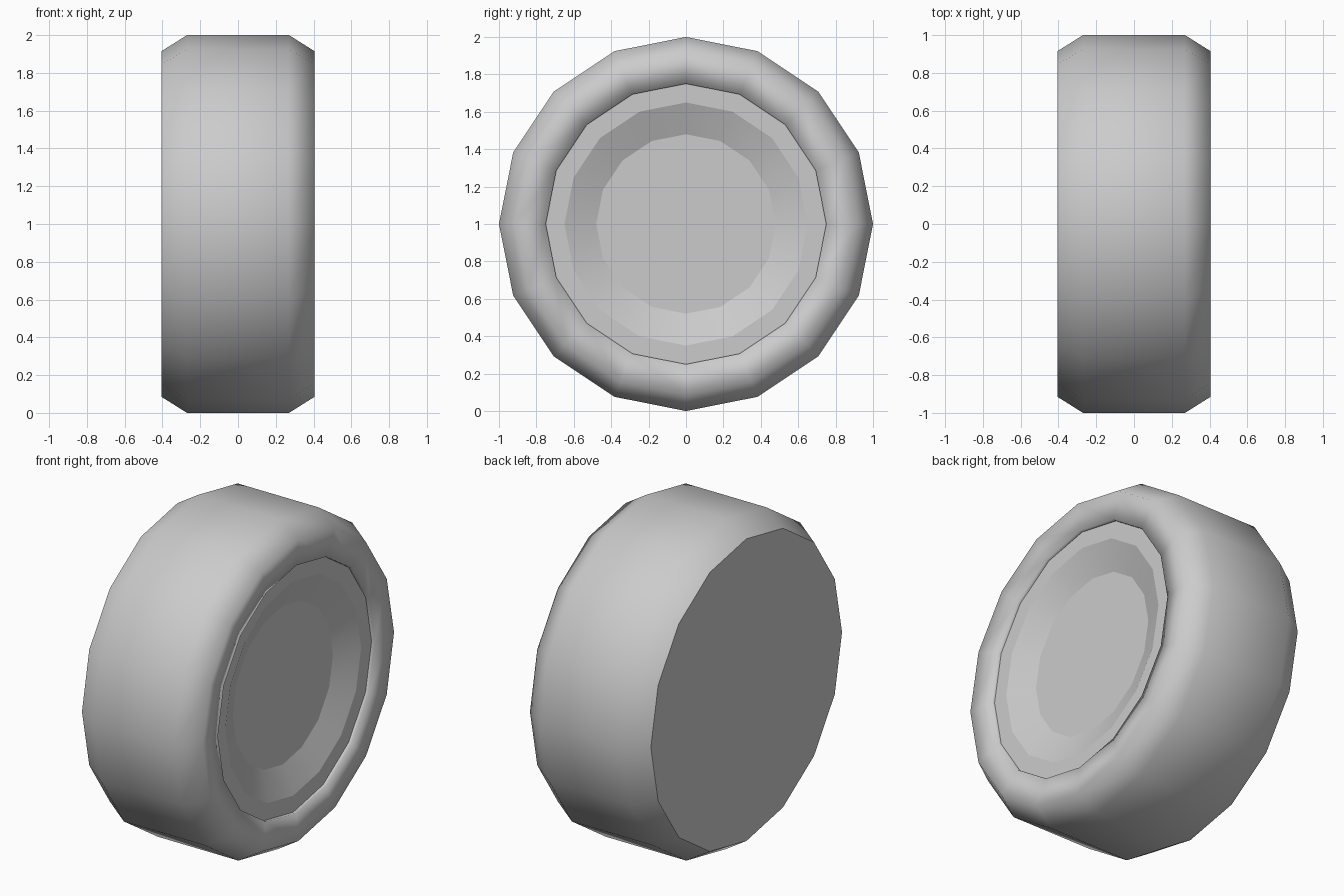
import bpy, bmesh, math

if "Cube" in bpy.data.objects:
    bpy.data.objects.remove(bpy.data.objects["Cube"])

SIDES = 16
HUB_Z = 1.0


def lathe(name, profile, flat_bands=(), cap_first=False, cap_last=False):
    """Spin (x, radius) points about the wheel axle, running from back to front."""
    bm = bmesh.new()
    rings = []
    for x, r in profile:
        ring = []
        for i in range(SIDES):
            a = 2 * math.pi * i / SIDES
            ring.append(bm.verts.new((x, r * math.sin(a), HUB_Z + r * math.cos(a))))
        rings.append(ring)
    for k in range(len(rings) - 1):
        for i in range(SIDES):
            j = (i + 1) % SIDES
            f = bm.faces.new((rings[k][i], rings[k + 1][i], rings[k + 1][j], rings[k][j]))
            f.smooth = k not in flat_bands
    if cap_first:
        bm.faces.new(rings[0])
    if cap_last:
        bm.faces.new(rings[-1][::-1])
    bm.normal_update()
    # Profile runs back to front, so the tread must face away from the axle
    if name == "tyre":
        outer = max(bm.faces, key=lambda f: abs(f.calc_center_median().z - HUB_Z))
        c = outer.calc_center_median()
        flip = outer.normal.z * (c.z - HUB_Z) < 0
    else:
        flip = sum(f.normal.x for f in bm.faces) < 0
    if flip:
        bmesh.ops.reverse_faces(bm, faces=bm.faces[:])
    # Keep the borders of flat faces crisp
    for e in bm.edges:
        if any(not f.smooth for f in e.link_faces):
            e.smooth = False
    mesh = bpy.data.meshes.new(name)
    bm.to_mesh(mesh)
    bm.free()
    obj = bpy.data.objects.new(name, mesh)
    bpy.context.collection.objects.link(obj)
    return obj


# Tyre: chamfered tread, front sidewall and inner lip
lathe("tyre", [(-0.405, 0.915), (-0.27, 1.0), (0.27, 1.0),
               (0.405, 0.915), (0.39, 0.75), (0.365, 0.75)])

# Flat back cover
back = lathe("back_cover", [(-0.405, 0.915), (-0.404, 0.9149)], cap_first=True)
for p in back.data.polygons:
    p.use_smooth = False
if back.data.polygons[-1].normal.x > 0:
    back.data.flip_normals()

# Rim: flat ring, sloping dish and hub disc
lathe("rim", [(0.37, 0.75), (0.37, 0.65), (0.30, 0.48)],
      flat_bands=(0,), cap_last=True)
# Crisp edge between dish and hub disc
rim = bpy.data.objects["rim"]
rim.data.polygons[-1].use_smooth = False
